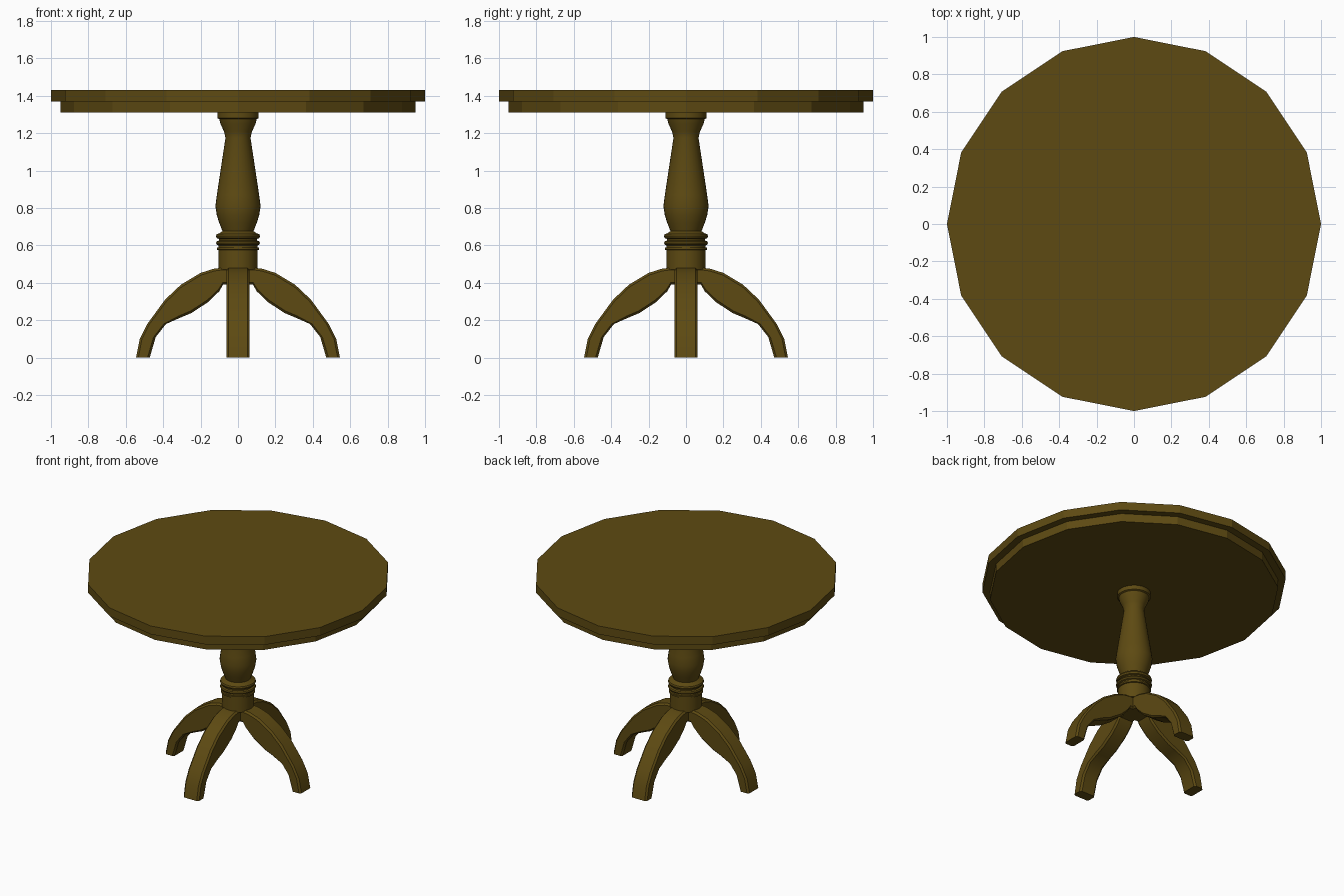
import bpy, bmesh, math
from mathutils import Matrix

if "Cube" in bpy.data.objects:
    bpy.data.objects.remove(bpy.data.objects["Cube"])

wood = bpy.data.materials.new("dark_wood")
wood.diffuse_color = (0.11, 0.068, 0.006, 1)
wood.use_nodes = True
wood.node_tree.nodes["Principled BSDF"].inputs["Base Color"].default_value = wood.diffuse_color


def make_object(name, bm, smooth=None):
    bmesh.ops.recalc_face_normals(bm, faces=bm.faces)
    me = bpy.data.meshes.new(name)
    bm.to_mesh(me)
    bm.free()
    me.materials.append(wood)
    ob = bpy.data.objects.new(name, me)
    bpy.context.collection.objects.link(ob)
    if smooth:
        bpy.ops.object.select_all(action='DESELECT')
        ob.select_set(True)
        bpy.context.view_layer.objects.active = ob
        bpy.ops.object.shade_smooth_by_angle(angle=math.radians(smooth))
    return ob


def loft(bm, rings):
    """Bridge closed rings of points and cap both ends."""
    vs = [[bm.verts.new(p) for p in r] for r in rings]
    n = len(vs[0])
    for a, b in zip(vs, vs[1:]):
        for i in range(n):
            j = (i + 1) % n
            bm.faces.new((a[i], a[j], b[j], b[i]))
    bm.faces.new(vs[0])
    bm.faces.new(vs[-1])


def lathe(name, profile, sides, smooth=None):
    bm = bmesh.new()
    angles = [2 * math.pi * i / sides for i in range(sides)]
    loft(bm, [[(r * math.cos(a), r * math.sin(a), z) for a in angles] for r, z in profile])
    return make_object(name, bm, smooth)


# Sixteen-sided top with a stepped apron below
lathe("table_top", [(0.95, 1.31), (0.95, 1.37), (1, 1.37), (1, 1.43)], 16)

# Turned column with bead rings
lathe("column", [
    (0.105, 0.47), (0.105, 0.575), (0.113, 0.577), (0.113, 0.588), (0.105, 0.59),
    (0.105, 0.6), (0.114, 0.604), (0.118, 0.613), (0.114, 0.622), (0.102, 0.626),
    (0.102, 0.635), (0.114, 0.639), (0.118, 0.65), (0.114, 0.66), (0.1, 0.665),
    (0.083, 0.676), (0.1, 0.72), (0.113, 0.76), (0.121, 0.81), (0.113, 0.87),
    (0.067, 1.175), (0.075, 1.21), (0.094, 1.25), (0.1, 1.275), (0.11, 1.28),
    (0.11, 1.312)], 32, 35)

# Curved legs: paired upper and lower outline points (radius, height)
upper = [(0, .48), (.09, .48), (.13, .475), (.2, .453), (.305, .39), (.39, .31),
         (.485, .18), (.525, .1), (.545, 0)]
lower = [(0, .39), (.08, .39), (.1, .355), (.16, .297), (.25, .238), (.31, .213),
         (.385, .18), (.44, .11), (.472, 0)]
W, C = 0.062, 0.012


def leg_section(u, l):
    d = math.dist(u, l)

    def at(t, y):
        return (u[0] + (l[0] - u[0]) * t, y, u[1] + (l[1] - u[1]) * t)
    t = C / d
    half = [(0, W - C), (t, W), (1 - t, W), (1, W - C)]
    return [at(s, y) for s, y in half] + [at(s, -y) for s, y in reversed(half)]


for i, side in enumerate(("right", "back", "left", "front")):
    bm = bmesh.new()
    loft(bm, [leg_section(u, l) for u, l in zip(upper, lower)])
    bm.transform(Matrix.Rotation(i * math.pi / 2, 4, 'Z'))
    make_object(side + "_leg", bm, 30)
